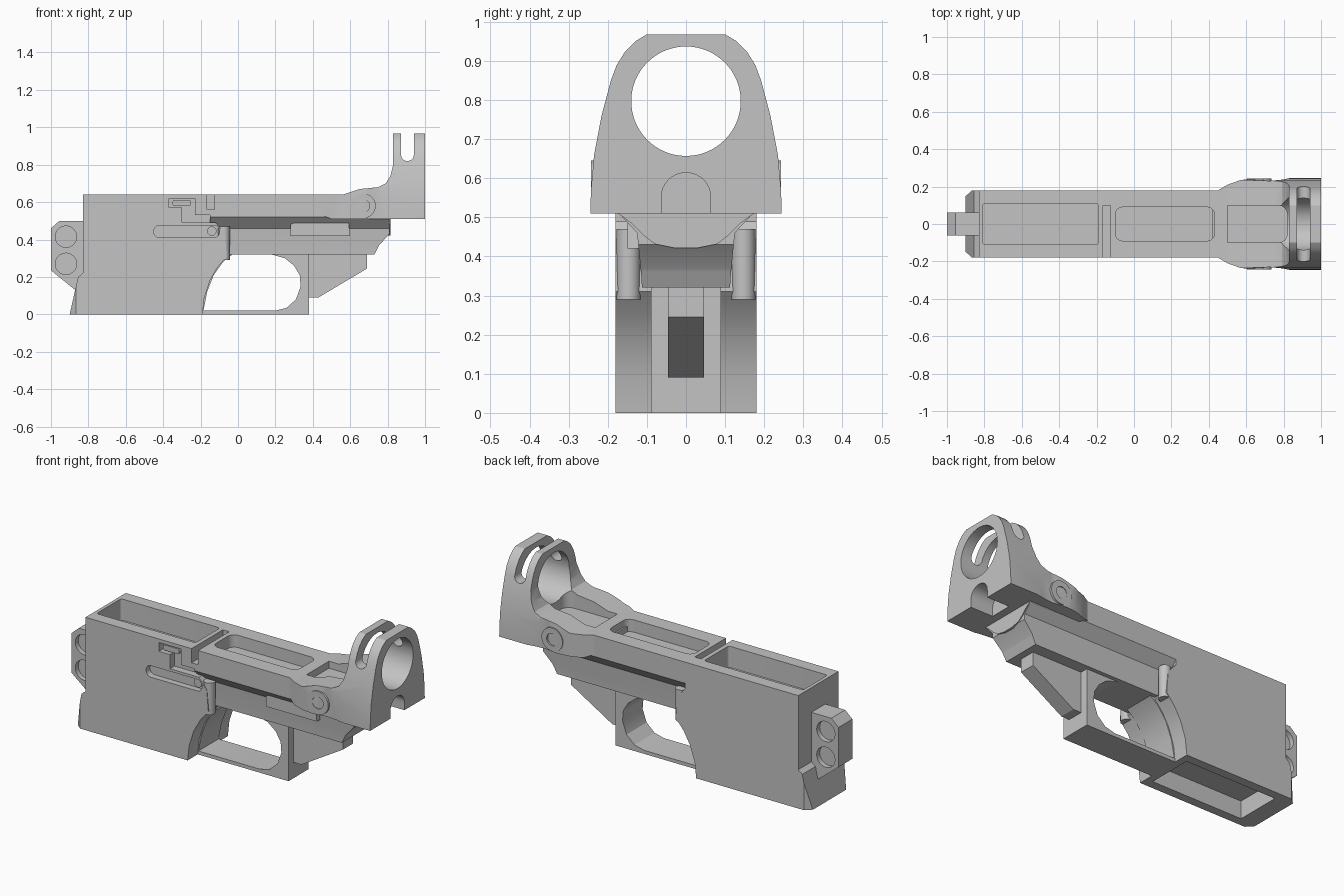
import bpy, bmesh, math
from mathutils import Vector

cube = bpy.data.objects.get("Cube")
if cube:
    bpy.data.objects.remove(cube, do_unlink=True)

grey = bpy.data.materials.new("plain grey")
grey.use_nodes = True
COLOUR = (0.55, 0.55, 0.55, 1)
grey.diffuse_color = COLOUR
grey.node_tree.nodes["Principled BSDF"].inputs["Base Color"].default_value = COLOUR


def prism(name, pts, axis, lo, hi):
    """Extrude a 2D outline along one axis."""
    place = {"x": lambda a, b, t: (t, a, b),
             "y": lambda a, b, t: (a, t, b),
             "z": lambda a, b, t: (a, b, t)}[axis]
    bm = bmesh.new()
    face = bm.faces.new([bm.verts.new(place(a, b, lo)) for a, b in pts])
    out = bmesh.ops.extrude_face_region(bm, geom=[face])
    moved = [v for v in out["geom"] if isinstance(v, bmesh.types.BMVert)]
    bmesh.ops.translate(bm, verts=moved, vec=Vector(place(0, 0, hi - lo)))
    bmesh.ops.recalc_face_normals(bm, faces=bm.faces)
    mesh = bpy.data.meshes.new(name)
    bm.to_mesh(mesh)
    bm.free()
    mesh.materials.append(grey)
    obj = bpy.data.objects.new(name, mesh)
    bpy.context.collection.objects.link(obj)
    return obj


def disc(u, v, r, n=48):
    return [(u + r * math.cos(2 * math.pi * i / n),
             v + r * math.sin(2 * math.pi * i / n)) for i in range(n)]


def rounded(a0, a1, b0, b1, r, n=8):
    """Rounded rectangle outline."""
    pts = []
    corners = [(a1 - r, b1 - r), (a0 + r, b1 - r), (a0 + r, b0 + r), (a1 - r, b0 + r)]
    for k, (a, b) in enumerate(corners):
        for i in range(n + 1):
            t = math.pi / 2 * (k + i / n)
            pts.append((a + r * math.cos(t), b + r * math.sin(t)))
    return pts


def rect(a0, a1, b0, b1):
    return [(a0, b0), (a1, b0), (a1, b1), (a0, b1)]


def mirrored(half):
    """Close a half outline given as (offset, height)."""
    return half + [(-a, b) for a, b in reversed(half)]


def combine(obj, other, operation="DIFFERENCE"):
    mod = obj.modifiers.new("shape", "BOOLEAN")
    mod.operation = operation
    mod.solver = "EXACT"
    mod.object = other
    bpy.context.view_layer.objects.active = obj
    bpy.ops.object.modifier_apply(modifier=mod.name)
    bpy.data.objects.remove(other, do_unlink=True)


def cut(obj, pts, axis, lo, hi):
    combine(obj, prism("cutter", pts, axis, lo, hi))


def keep(obj, pts, axis, lo, hi):
    combine(obj, prism("limit", pts, axis, lo, hi), "INTERSECT")


# Front housing with the long upper rails
housing = prism("front_housing", [
    (-0.9, 0), (-0.19, 0), (-0.18, 0.09), (-0.15, 0.18), (-0.11, 0.25), (-0.06, 0.31),
    (-0.07, 0.43), (-0.12, 0.49), (-0.12, 0.53), (0.5, 0.53), (0.5, 0.64),
    (-0.83, 0.64), (-0.83, 0.22), (-0.855, 0.2)], "y", -0.18, 0.18)
keep(housing, [(-0.91, -0.14), (-0.865, -0.18), (0.51, -0.18),
               (0.51, 0.18), (-0.865, 0.18), (-0.91, 0.14)], "z", -0.1, 0.8)
# Shallow surface recesses, closed below
cut(housing, rounded(-0.81, -0.19, -0.11, 0.11, 0.015), "z", 0.52, 0.7)
cut(housing, rounded(-0.1, 0.43, -0.09, 0.09, 0.04), "z", 0.57, 0.7)
cut(housing, rect(-0.165, -0.125, -0.2, 0.1), "z", 0.56, 0.7)
cut(housing, rect(-0.8, -0.23, -0.13, 0.13), "z", -0.1, 0.1)
# Side relief details
cut(housing, rounded(-0.45, -0.1, 0.41, 0.475, 0.03), "y", -0.3, -0.145)
cut(housing, [(-0.37, 0.62), (-0.37, 0.57), (-0.3, 0.57), (-0.3, 0.49),
              (-0.12, 0.49), (-0.12, 0.53), (-0.23, 0.53), (-0.23, 0.62)],
    "y", -0.3, -0.14)
prism("side_lever", rounded(-0.35, -0.25, 0.58, 0.61, 0.01), "y", -0.17, -0.12)
prism("side_button", disc(-0.14, 0.445, 0.025, 24), "y", -0.16, -0.13)
for s in (-1, 1):
    prism("housing_rear_fillet", disc(-0.075, s * 0.147, 0.031, 24), "z", 0.29, 0.47)

# Front lug with shallow round dimples
lug = prism("front_lug", [(-0.82, 0.5), (-0.955, 0.5), (-1, 0.46), (-1, 0.235),
                          (-0.87, 0.13), (-0.82, 0.13)], "y", -0.062, 0.062)
for z in (0.27, 0.415):
    for lo, hi in ((-0.1, -0.035), (0.035, 0.1)):
        cut(lug, disc(-0.92, z, 0.057), "y", lo, hi)

# Narrower middle body under the rails
middle = prism("middle_body", [(-0.15, 0.32), (0.73, 0.32), (0.755, 0.37), (0.81, 0.43),
                               (0.81, 0.53), (-0.15, 0.53)], "y", -0.25, 0.25)
keep(middle, mirrored([(0.112, 0.31), (0.115, 0.36), (0.125, 0.46), (0.18, 0.52),
                       (0.18, 0.54)]), "x", -0.2, 0.9)
prism("right_swell", [(0.28, 0.42), (0.6, 0.42), (0.59, 0.5), (0.54, 0.55),
                      (0.47, 0.57), (0.4, 0.55), (0.35, 0.51), (0.28, 0.48)],
      "y", -0.15, -0.1)
prism("rear_bowl", mirrored([(0.03, 0.422), (0.08, 0.432), (0.11, 0.455),
                             (0.14, 0.485), (0.18, 0.515)]), "x", 0.7, 0.815)

# Rear tower and shoulders, shaped by side, plan and end outlines
tower = prism("rear_tower", [
    (0.42, 0.54), (0.5, 0.51), (1, 0.51), (1, 0.968), (0.83, 0.968), (0.83, 0.8),
    (0.815, 0.74), (0.79, 0.7), (0.75, 0.68), (0.65, 0.67), (0.56, 0.64), (0.42, 0.64)],
    "y", -0.3, 0.3)
plan = [(0.41, 0.17), (0.45, 0.18), (0.5, 0.21), (0.57, 0.235), (0.64, 0.242),
        (0.72, 0.23), (0.79, 0.237), (0.83, 0.245), (1.01, 0.245)]
keep(tower, plan + [(x, -y) for x, y in reversed(plan)], "z", 0.4, 1.1)
keep(tower, mirrored([(0.245, 0.5), (0.243, 0.57), (0.235, 0.66), (0.216, 0.76),
                      (0.192, 0.85), (0.177, 0.89), (0.155, 0.925), (0.13, 0.95),
                      (0.1, 0.968)]), "x", 0.3, 1.1)
cut(tower, disc(0, 0.797, 0.14, 64), "x", 0.3, 1.1)
cut(tower, rounded(0.41, 0.82, -0.1, 0.1, 0.05), "z", 0.6, 0.8)
cut(tower, rounded(0.872, 0.94, 0.82, 1.1, 0.033), "y", -0.4, 0.4)
cut(tower, rounded(-0.063, 0.063, 0.4, 0.614, 0.062), "x", 0.86, 1.1)

# Round side bosses with a dimple
for s in (-1, 1):
    boss = prism("side_boss", disc(0.67, 0.58, 0.066), "y", s * 0.16, s * 0.243)
    cut(boss, disc(0.67, 0.58, 0.034, 32), "y", s * 0.2, s * 0.3)

# Lower guard loop
guard = prism("lower_guard", rect(-0.2, 0.38, 0, 0.34), "y", -0.09, 0.09)
cut(guard, [(-0.185, 0.02), (0.2, 0.02), (0.26, 0.035), (0.31, 0.08), (0.335, 0.15),
            (0.33, 0.21), (0.3, 0.26), (0.25, 0.3), (0.18, 0.32), (-0.03, 0.32),
            (-0.08, 0.28), (-0.13, 0.21), (-0.165, 0.12)], "y", -0.2, 0.2)

# Rear mounting tongue
prism("rear_tongue", [(0.36, 0.33), (0.36, 0.09), (0.43, 0.09), (0.69, 0.245),
                      (0.69, 0.33)], "y", -0.046, 0.046)

# Smooth the curved faces, keep the hard edges
for obj in bpy.context.collection.objects:
    if obj.type == "MESH":
        bpy.ops.object.select_all(action="DESELECT")
        obj.select_set(True)
        bpy.context.view_layer.objects.active = obj
        bpy.ops.object.shade_smooth_by_angle(angle=math.radians(25))
